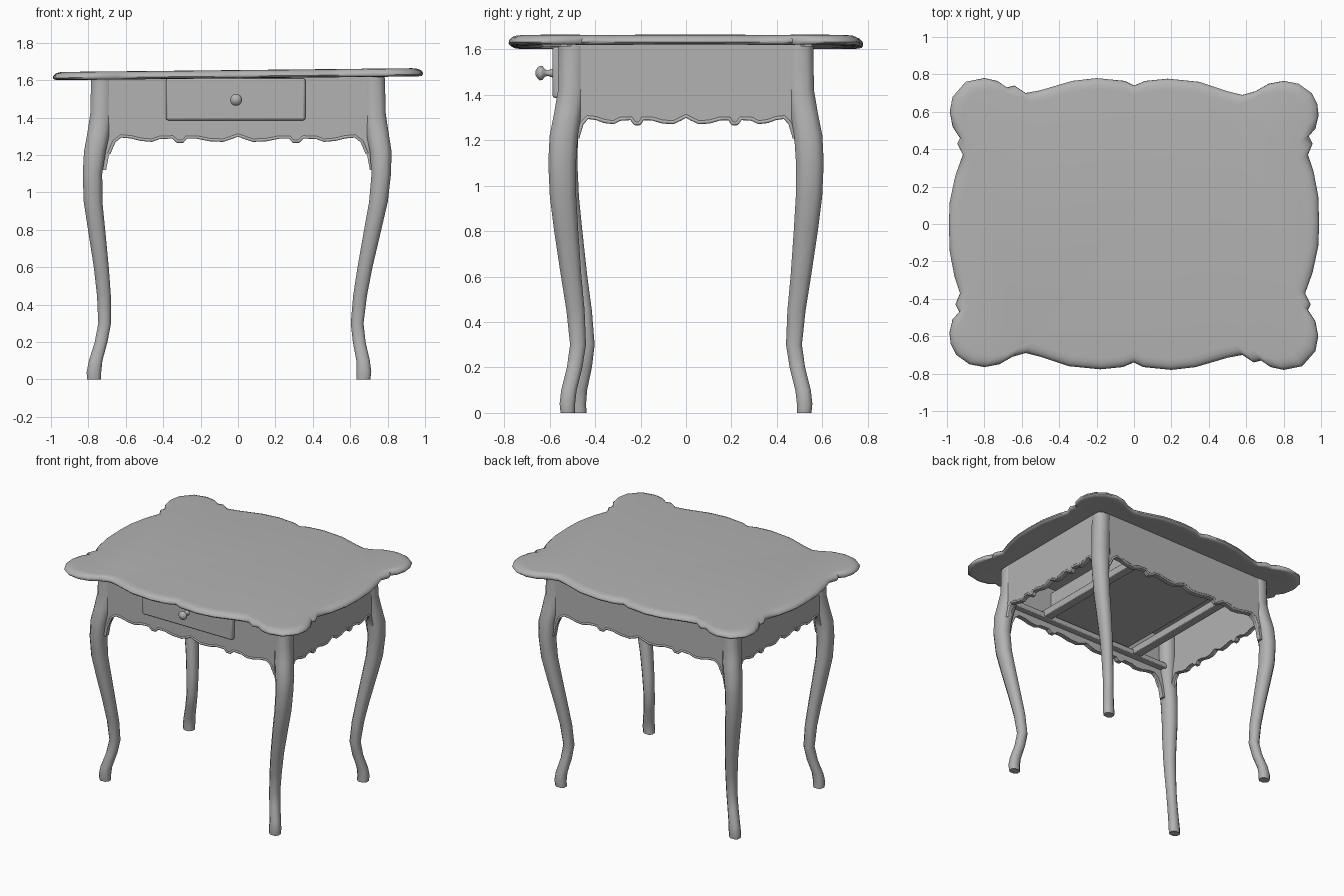
import bpy, bmesh, math
from mathutils import Vector, Matrix

cube = bpy.data.objects.get("Cube")
if cube:
    bpy.data.objects.remove(cube, do_unlink=True)

COLOR = (0.45, 0.45, 0.45, 1)
grey = bpy.data.materials.new("plain_grey")
grey.use_nodes = True
grey.diffuse_color = COLOR
grey.node_tree.nodes["Principled BSDF"].inputs["Base Color"].default_value = COLOR


def loft(name, rings, angle=35):
    """Skin a stack of equal rings and cap both ends."""
    bm = bmesh.new()
    loops = [[bm.verts.new(p) for p in ring] for ring in rings]
    count = len(loops[0])
    for low, high in zip(loops, loops[1:]):
        for i in range(count):
            j = (i + 1) % count
            bm.faces.new((low[i], low[j], high[j], high[i]))
    bm.faces.new(loops[0][::-1])
    bm.faces.new(loops[-1])
    bmesh.ops.recalc_face_normals(bm, faces=bm.faces)
    mesh = bpy.data.meshes.new(name)
    bm.to_mesh(mesh)
    bm.free()
    mesh.shade_smooth()
    mesh.set_sharp_from_angle(angle=math.radians(angle))
    mesh.materials.append(grey)
    obj = bpy.data.objects.new(name, mesh)
    bpy.context.collection.objects.link(obj)
    return obj


def box(name, xs, ys, zs, bevel=0.0):
    ring = [(xs[0], ys[0]), (xs[1], ys[0]), (xs[1], ys[1]), (xs[0], ys[1])]
    obj = loft(name, [[(x, y, z) for x, y in ring] for z in zs])
    if bevel:
        mod = obj.modifiers.new("soft_edges", "BEVEL")
        mod.width, mod.segments = bevel, 2
    return obj


# Table top: two quarter outlines, repeated by a half turn
quarter_a = [(.99, 0), (.985, .15), (.96, .28), (.93, .37), (.955, .43), (.935, .47),
             (.97, .51), (.987, .58), (.98, .64), (.95, .70), (.88, .75), (.8, .765),
             (.72, .75), (.65, .71), (.58, .69), (.5, .71), (.35, .76), (.18, .777),
             (.06, .765)]
quarter_b = [(0, .74), (-.05, .765), (-.2, .78), (-.33, .765), (-.5, .715), (-.58, .70),
             (-.64, .74), (-.68, .73), (-.73, .765), (-.8, .78), (-.9, .76), (-.97, .68),
             (-.985, .6), (-.97, .52), (-.93, .46), (-.945, .43), (-.915, .37),
             (-.955, .26), (-.985, .12)]
half = quarter_a + quarter_b
outline = half + [(-x, -y) for x, y in half]
edge = [(.07, 1.615), (.03, 1.61), (.008, 1.613), (0, 1.622), (.003, 1.634),
        (.015, 1.645), (.035, 1.652), (.06, 1.654)]


def top_ring(inset, z):
    return [(x * (1 - inset), y * (1 - inset * 1.25), z + .01 * x) for x, y in outline]


loft("table_top", [top_ring(*e) for e in edge], 50)

# Curved legs: height, outward x and y of the centre, half widths
leg_path = [(0, .72, .52, .037, .032), (.04, .722, .522, .039, .034),
            (.1, .715, .515, .036, .034), (.2, .69, .49, .034, .034),
            (.3, .675, .475, .034, .035), (.45, .685, .486, .037, .040),
            (.6, .705, .505, .040, .045), (.8, .738, .527, .046, .053),
            (.95, .763, .541, .050, .058), (1.1, .772, .545, .052, .061),
            (1.22, .764, .538, .058, .062), (1.32, .745, .52, .06, .06),
            (1.42, .73, .503, .06, .06), (1.615, .725, .5, .06, .06)]
section = [(1, .5), (.5, 1), (-.5, 1), (-1, .5), (-1, -.5), (-.5, -1), (.5, -1), (1, -.5)]


def leg(name, sx, sy):
    rings = []
    for z, cx, cy, wx, wy in leg_path:
        lean = max(0, 1 - z / 1.25)
        dx = -.05 * lean
        dy = .05 * lean if sx < 0 and sy < 0 else 0
        rings.append([(sx * cx + dx + wx * u, sy * cy + dy + wy * v, z) for u, v in section])
    loft(name, rings, 50)


for sx, side in ((1, "left"), (-1, "right")):
    for sy, end in ((-1, "front"), (1, "back")):
        leg(f"{end}_{side}_leg", sx, sy)

# Scalloped apron: lower edge of one half, mirrored and scaled per side
scallop = [(.03, 1.287), (.08, 1.27), (.15, 1.273), (.22, 1.287), (.275, 1.287),
           (.295, 1.265), (.325, 1.265), (.35, 1.288), (.42, 1.285), (.46, 1.27),
           (.52, 1.275), (.57, 1.288), (.625, 1.293), (.662, 1.265), (.69, 1.2),
           (.705, 1.12)]
lower = [(-x, z) for x, z in scallop[::-1]] + [(0, 1.298)] + scallop
TOP = 1.62
THICK = .035


def apron(name, width, depth, turn):
    """Panel facing -y at the given depth, then turned around z."""
    spin = Matrix.Rotation(turn, 3, "Z")
    fit = width / .73
    shape = [(x * fit, z) for x, z in lower]
    panel = shape + [(width, 1.12), (width, TOP), (-width, TOP), (-width, 1.12)]
    loft(name, [[spin @ Vector((x, y, z)) for x, z in panel]
                for y in (-depth, THICK - depth)])
    # Carved bead following the scallops
    curve = bpy.data.curves.new(name + "_bead", "CURVE")
    curve.dimensions = "3D"
    curve.bevel_depth = .009
    curve.bevel_resolution = 1
    curve.use_fill_caps = True
    path = shape[1:-1]
    line = curve.splines.new("POLY")
    line.points.add(len(path) - 1)
    for point, (x, z) in zip(line.points, path):
        point.co = (*(spin @ Vector((x, .004 - depth, z + .008))), 1)
    curve.materials.append(grey)
    bpy.context.collection.objects.link(bpy.data.objects.new(name + "_bead", curve))


apron("front_apron", .73, .555, 0)
apron("left_apron", .505, .78, math.pi / 2)
apron("back_apron", .73, .555, math.pi)
apron("right_apron", .505, .78, -math.pi / 2)

# Drawer with its box and runners
box("drawer_front", (-.385, .36), (-.587, -.54), (1.385, 1.61), .012)
box("drawer_box", (-.36, .335), (-.54, .46), (1.385, 1.58))
for x, side in ((.4, "left"), (-.425, "right")):
    box(f"{side}_drawer_runner", (x - .035, x + .035), (-.53, .53), (1.335, 1.39), .006)
box("front_rail", (-.7, .7), (-.53, -.47), (1.33, 1.37), .006)
box("back_rail", (-.7, .7), (.47, .53), (1.33, 1.37), .006)

# Turned knob: distance from the drawer and radius
turning = [(-.005, .02), (.008, .018), (.022, .012), (.036, .016), (.046, .03),
           (.058, .032), (.068, .024), (.078, .008)]
SIDES = 16
loft("drawer_knob", [[(r * math.cos(a) - .01, -.585 - d, r * math.sin(a) + 1.495)
                      for a in (math.tau * i / SIDES for i in range(SIDES))]
                     for d, r in turning], 60)
